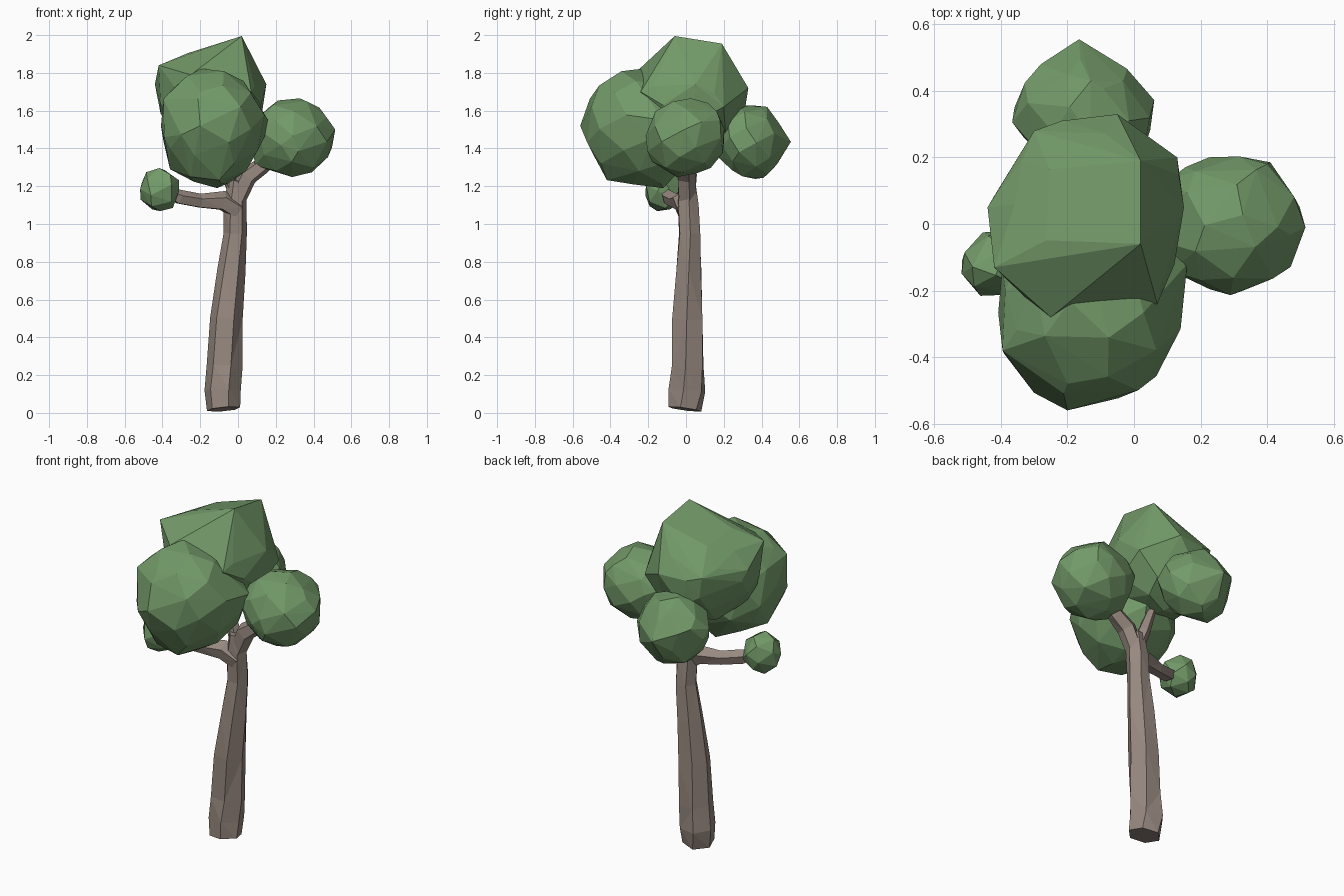
import bpy, bmesh, math, random
from mathutils import Vector

if "Cube" in bpy.data.objects:
    bpy.data.objects.remove(bpy.data.objects["Cube"])


def material(name, col):
    m = bpy.data.materials.new(name)
    m.diffuse_color = (*col, 1)
    m.use_nodes = True
    m.node_tree.nodes["Principled BSDF"].inputs["Base Color"].default_value = m.diffuse_color
    return m


BARK = material("bark", (0.31, 0.25, 0.215))
LEAF = material("leaves", (0.17, 0.32, 0.14))


def finish(name, bm, mat):
    bmesh.ops.recalc_face_normals(bm, faces=bm.faces[:])
    me = bpy.data.meshes.new(name)
    bm.to_mesh(me)
    bm.free()
    me.materials.append(mat)
    ob = bpy.data.objects.new(name, me)
    bpy.context.collection.objects.link(ob)
    return ob


def limb(name, path, sides=6, twist=0.0, start=0.3, wobble=0.05, seed=1):
    """Faceted tube through (x, y, z, radius) points."""
    rng = random.Random(seed)
    bm = bmesh.new()
    pts = [Vector(p[:3]) for p in path]
    rings = []
    for i, p in enumerate(pts):
        t = pts[min(i + 1, len(pts) - 1)] - pts[max(i - 1, 0)]
        q = Vector((0, 0, 1)).rotation_difference(t.normalized())
        ring = []
        for k in range(sides):
            a = start + twist * i + math.tau * k / sides
            r = path[i][3] * (1 + rng.uniform(-wobble, wobble))
            ring.append(bm.verts.new(p + q @ Vector((r * math.cos(a), r * math.sin(a), 0))))
        rings.append(ring)
    for a, b in zip(rings, rings[1:]):
        for k in range(sides):
            n = (k + 1) % sides
            bm.faces.new((a[k], a[n], b[n], b[k]))
    bm.faces.new(rings[0])
    bm.faces.new(rings[-1])
    bmesh.ops.triangulate(bm, faces=[f for f in bm.faces if len(f.verts) == 4])
    return finish(name, bm, BARK)


def clump(name, centre, radii, count, seed, extra=()):
    """Irregular faceted leaf mass: hull of scattered ellipsoid points."""
    rng = random.Random(seed)
    bm = bmesh.new()
    c = Vector(centre)
    for i in range(count):
        z = 1 - 2 * (i + 0.5) / count
        a = i * 2.39996 + seed + rng.uniform(-0.25, 0.25)
        s = math.sqrt(1 - z * z)
        k = rng.uniform(0.97, 1.05)
        d = (s * math.cos(a), s * math.sin(a), z)
        bm.verts.new(c + Vector([d[j] * radii[j] * k for j in range(3)]))
    for e in extra:
        bm.verts.new(e)
    bmesh.ops.convex_hull(bm, input=bm.verts[:])
    bmesh.ops.delete(bm, geom=[v for v in bm.verts if not v.link_faces], context='VERTS')
    return finish(name, bm, LEAF)


# Trunk, leaning slightly to the right as it rises
limb("trunk", [(-0.075, -0.008, 0.02, 0.09), (-0.083, 0.005, 0.12, 0.1),
               (-0.073, 0.01, 0.25, 0.094), (-0.063, 0.01, 0.5, 0.089),
               (-0.037, 0.015, 0.75, 0.077), (-0.014, 0.02, 0.95, 0.064),
               (-0.016, 0.01, 1.1, 0.06), (-0.005, 0.005, 1.23, 0.048)],
     twist=0.06, start=0.8)

# Branches reaching into the leaf clumps
limb("left_branch", [(0.0, 0.0, 1.07, 0.055), (-0.08, -0.02, 1.12, 0.055),
                     (-0.2, -0.05, 1.12, 0.04), (-0.31, -0.09, 1.14, 0.04),
                     (-0.4, -0.12, 1.18, 0.02)], sides=5, seed=2)
limb("right_branch", [(-0.005, 0.005, 1.13, 0.05), (0.05, 0.0, 1.25, 0.055),
                      (0.13, 0.0, 1.31, 0.045), (0.24, 0.0, 1.4, 0.025)], sides=5, seed=3)
limb("inner_branch", [(-0.01, 0.01, 1.15, 0.04), (-0.05, 0.02, 1.26, 0.036),
                      (-0.11, 0.02, 1.42, 0.025)], sides=5, seed=4)

# Leaf clumps
clump("front_leaves", (-0.135, -0.25, 1.51), (0.275, 0.305, 0.315), 44, 3,
      [(-0.2, -0.56, 1.52), (-0.395, -0.38, 1.66), (0.16, -0.12, 1.55), (-0.39, -0.39, 1.46),
       (-0.11, -0.12, 1.19), (-0.36, -0.25, 1.29), (-0.2, -0.48, 1.7), (-0.25, -0.4, 1.25)])
clump("top_leaves", (-0.14, 0.02, 1.66), (0.29, 0.3, 0.265), 44, 5,
      [(0.02, -0.06, 1.995), (-0.42, -0.13, 1.84), (-0.44, 0.05, 1.74), (0.02, 0.19, 1.955),
       (-0.05, 0.33, 1.72), (-0.3, 0.28, 1.74), (-0.2, -0.18, 1.86), (0.15, 0.05, 1.74),
       (-0.25, -0.28, 1.79), (0.07, -0.24, 1.7), (0.13, 0.2, 1.62)])
clump("right_leaves", (0.29, 0.0, 1.462), (0.215, 0.215, 0.212), 42, 7,
      [(0.515, -0.01, 1.5), (0.1, 0.13, 1.5), (0.11, -0.14, 1.5), (0.09, -0.02, 1.31),
       (0.4, 0.18, 1.55)])
clump("back_leaves", (-0.15, 0.335, 1.435), (0.215, 0.175, 0.198), 40, 9,
      [(-0.165, 0.555, 1.435), (-0.02, 0.465, 1.48), (-0.13, 0.43, 1.62),
       (-0.14, 0.41, 1.245), (-0.28, 0.48, 1.48)])
clump("small_leaves", (-0.415, -0.122, 1.18), (0.11, 0.106, 0.12), 22, 11)
